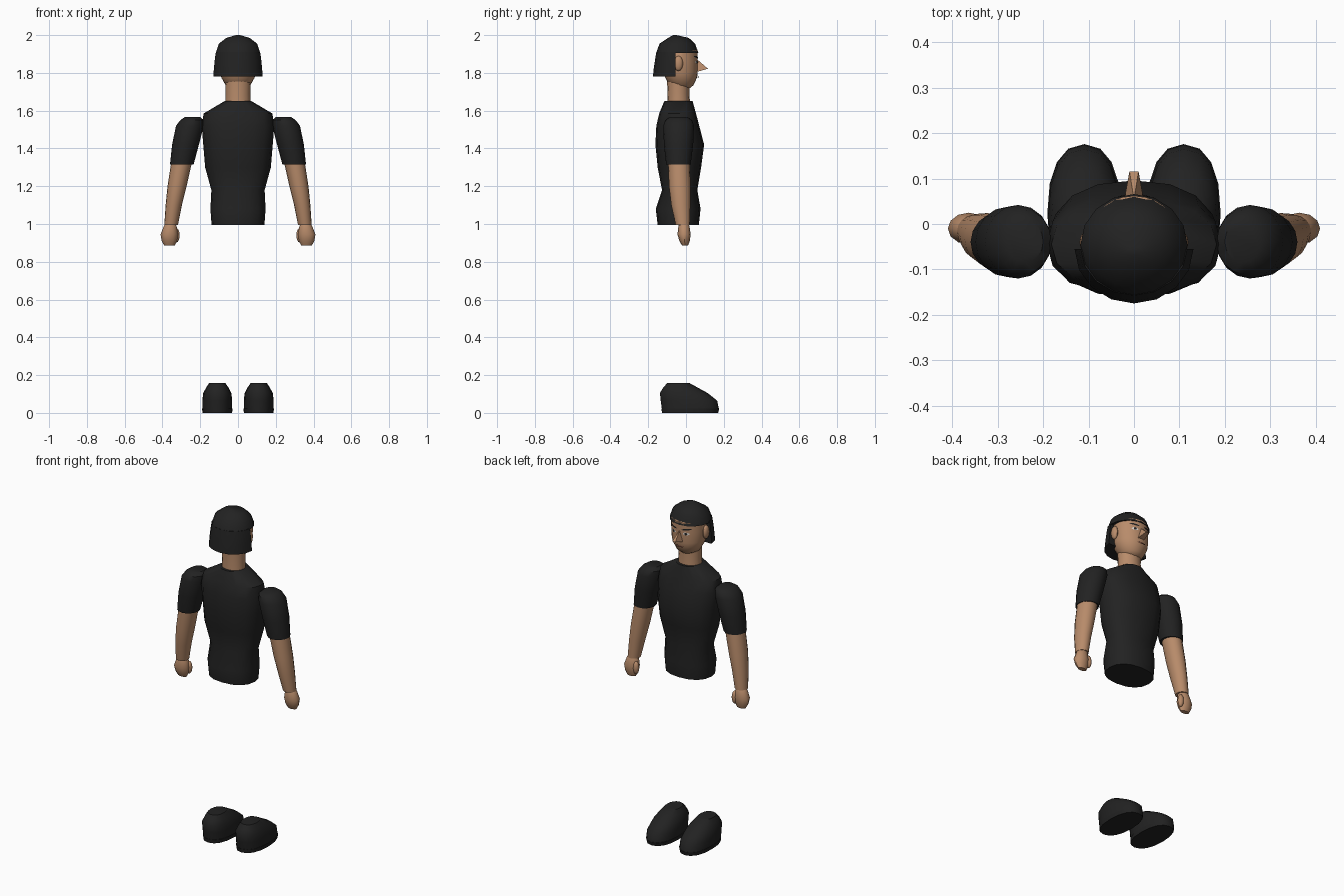
import bpy, bmesh
from math import sin, cos, pi, copysign

cube = bpy.data.objects.get("Cube")
if cube:
    bpy.data.objects.remove(cube, do_unlink=True)


def material(name, colour):
    m = bpy.data.materials.new(name)
    m.use_nodes = True
    m.diffuse_color = (*colour, 1)
    bsdf = m.node_tree.nodes["Principled BSDF"]
    bsdf.inputs["Base Color"].default_value = (*colour, 1)
    bsdf.inputs["Roughness"].default_value = 0.8
    return m


BLACK = material("black cloth", (0.016, 0.016, 0.016))
SKIN = material("skin", (0.48, 0.26, 0.145))
WHITE = material("eye white", (0.7, 0.65, 0.6))
LIP = material("lip brown", (0.2, 0.08, 0.05))


def finish(name, bm, mat, smooth=True):
    bmesh.ops.recalc_face_normals(bm, faces=bm.faces)
    mesh = bpy.data.meshes.new(name)
    bm.to_mesh(mesh)
    bm.free()
    mesh.materials.append(mat)
    obj = bpy.data.objects.new(name, mesh)
    bpy.context.collection.objects.link(obj)
    if smooth:
        bpy.ops.object.select_all(action="DESELECT")
        obj.select_set(True)
        bpy.context.view_layer.objects.active = obj
        bpy.ops.object.shade_smooth_by_angle(angle=pi / 4.5)
    return obj


def loft(name, rings, mat, power=2.0, segments=16, front=9, side=1):
    """Stack rounded rings, each given as z, x min, x max, y min, y max."""
    bm = bmesh.new()
    loops = []
    for z, x0, x1, y0, y1 in rings:
        loop = []
        for i in range(segments):
            a = 2 * pi * i / segments
            c, s = cos(a), sin(a)
            u = copysign(abs(c) ** (2 / power), c)
            v = copysign(abs(s) ** (2 / power), s)
            x = (x0 + x1) / 2 + u * (x1 - x0) / 2
            y = (y0 + y1) / 2 + v * (y1 - y0) / 2
            loop.append(bm.verts.new((side * x, min(y, front), z)))
        loops.append(loop)
    for low, high in zip(loops, loops[1:]):
        for i in range(segments):
            j = (i + 1) % segments
            bm.faces.new((low[i], low[j], high[j], high[i]))
    bm.faces.new(loops[0])
    bm.faces.new(loops[-1])
    return finish(name, bm, mat)


def even(rings):
    """Expand z, half width, y min, y max into symmetric rings."""
    return [(z, -w, w, a, b) for z, w, a, b in rings]


def blob(name, centre, size, mat):
    bm = bmesh.new()
    bmesh.ops.create_uvsphere(bm, u_segments=12, v_segments=8, radius=1)
    for v in bm.verts:
        v.co = [c + s * k for c, s, k in zip(centre, size, v.co)]
    return finish(name, bm, mat)


def face_plate(name, x, z, w, h, mat, lift, tilt=0):
    """Thin oval that follows the curve of the face."""
    bm = bmesh.new()
    ring = []
    for i in range(12):
        px = x + w * cos(i * pi / 6)
        pz = z + h * sin(i * pi / 6) + tilt * (px - x)
        py = -0.03 + 0.092 * (1 - (px / 0.1) ** 2) ** 0.5 + lift
        ring.append(bm.verts.new((px, py, pz)))
    hub = bm.verts.new((x, -0.03 + 0.092 * (1 - (x / 0.1) ** 2) ** 0.5 + lift, z))
    for i in range(12):
        bm.faces.new((ring[i - 1], ring[i], hub))
    for f in bm.faces:
        f.normal_update()
        if f.normal.y < 0:
            f.normal_flip()
    mesh = bpy.data.meshes.new(name)
    bm.to_mesh(mesh)
    bm.free()
    mesh.materials.append(mat)
    bpy.context.collection.objects.link(bpy.data.objects.new(name, mesh))


# Torso in a shirt
loft("shirt", even([
    (0.995, 0.14, -0.15, 0.068), (1.08, 0.146, -0.16, 0.077),
    (1.18, 0.141, -0.127, 0.06), (1.3, 0.174, -0.15, 0.08),
    (1.42, 0.184, -0.162, 0.096), (1.52, 0.192, -0.157, 0.07),
    (1.585, 0.182, -0.142, 0.053), (1.65, 0.072, -0.115, 0.035)]),
    BLACK, power=2.3)

# Neck and head
loft("neck", even([(1.63, 0.068, -0.1, 0.022), (1.69, 0.066, -0.098, 0.018),
                   (1.76, 0.068, -0.1, 0.02)]), SKIN)
loft("head", even([
    (1.715, 0.035, -0.05, 0.015), (1.735, 0.066, -0.09, 0.04),
    (1.775, 0.088, -0.11, 0.058), (1.8, 0.096, -0.122, 0.062),
    (1.86, 0.1, -0.122, 0.062), (1.92, 0.1, -0.122, 0.062),
    (1.95, 0.075, -0.1, 0.03)]), SKIN, segments=24)

# Hair: full crown above, hanging only at the back below
loft("hair_crown", even([
    (1.905, 0.118, -0.158, 0.066), (1.955, 0.101, -0.14, 0.048),
    (1.985, 0.062, -0.095, 0.015), (2.0, 0.012, -0.068, -0.05)]), BLACK)
loft("hair_back", even([
    (1.78, 0.131, -0.175, 0.065), (1.83, 0.127, -0.17, 0.06),
    (1.88, 0.122, -0.162, 0.055), (1.91, 0.117, -0.157, 0.05)]),
    BLACK, front=-0.055)

# Nose: a wedge with its tip low and forward
bm = bmesh.new()
bridge = bm.verts.new((0, 0.055, 1.875))
wings = [bm.verts.new((s * 0.022, 0.05, 1.803)) for s in (-1, 1)]
tips = [bm.verts.new((s * 0.01, 0.116, 1.822)) for s in (-1, 1)]
bm.faces.new((bridge, wings[0], tips[0]))
bm.faces.new((bridge, tips[1], wings[1]))
bm.faces.new((bridge, tips[0], tips[1]))
bm.faces.new((wings[0], wings[1], tips[1], tips[0]))
bm.faces.new((bridge, wings[1], wings[0]))
finish("nose", bm, SKIN, smooth=False)

# Mouth
face_plate("mouth", 0, 1.778, 0.028, 0.005, LIP, 0.003)

for s, label in ((1, "left"), (-1, "right")):
    # Face details
    face_plate(label + "_eye", s * 0.04, 1.857, 0.018, 0.008, WHITE, 0.003)
    face_plate(label + "_pupil", s * 0.04, 1.857, 0.008, 0.008, BLACK, 0.005)
    face_plate(label + "_brow", s * 0.042, 1.883, 0.026, 0.005, BLACK, 0.004, s * 0.15)
    blob(label + "_ear", (s * 0.104, -0.04, 1.85), (0.016, 0.024, 0.04), SKIN)

    # Arm
    loft(label + "_sleeve", [
        (1.315, 0.235, 0.36, -0.105, 0.025), (1.42, 0.207, 0.349, -0.117, 0.038),
        (1.52, 0.182, 0.328, -0.12, 0.042), (1.55, 0.182, 0.305, -0.11, 0.032),
        (1.567, 0.2, 0.28, -0.085, 0.008)], BLACK, side=s)
    loft(label + "_forearm", [
        (0.995, 0.318, 0.39, -0.055, 0.02), (1.1, 0.297, 0.383, -0.078, 0.023),
        (1.2, 0.272, 0.373, -0.09, 0.024), (1.33, 0.243, 0.353, -0.095, 0.02)],
        SKIN, side=s)

    # Hand
    loft(label + "_hand", [
        (0.885, 0.335, 0.39, -0.02, 0.01), (0.91, 0.323, 0.404, -0.035, 0.02),
        (0.945, 0.318, 0.41, -0.045, 0.025), (0.99, 0.325, 0.392, -0.04, 0.018),
        (1.005, 0.335, 0.38, -0.035, 0.01)], SKIN, segments=12, side=s)
    blob(label + "_thumb", (s * 0.326, 0.005, 0.94), (0.017, 0.017, 0.038), SKIN)

    # Shoe with a thin sole
    loft(label + "_sole", [(0, 0.032, 0.187, -0.127, 0.17),
                           (0.022, 0.028, 0.191, -0.13, 0.176)],
         BLACK, power=2.3, side=s)
    loft(label + "_shoe", [
        (0.022, 0.031, 0.189, -0.128, 0.174), (0.065, 0.031, 0.189, -0.134, 0.165),
        (0.105, 0.035, 0.184, -0.138, 0.115), (0.135, 0.051, 0.168, -0.12, 0.06),
        (0.157, 0.066, 0.153, -0.1, 0.02)], BLACK, power=2.3, side=s)
